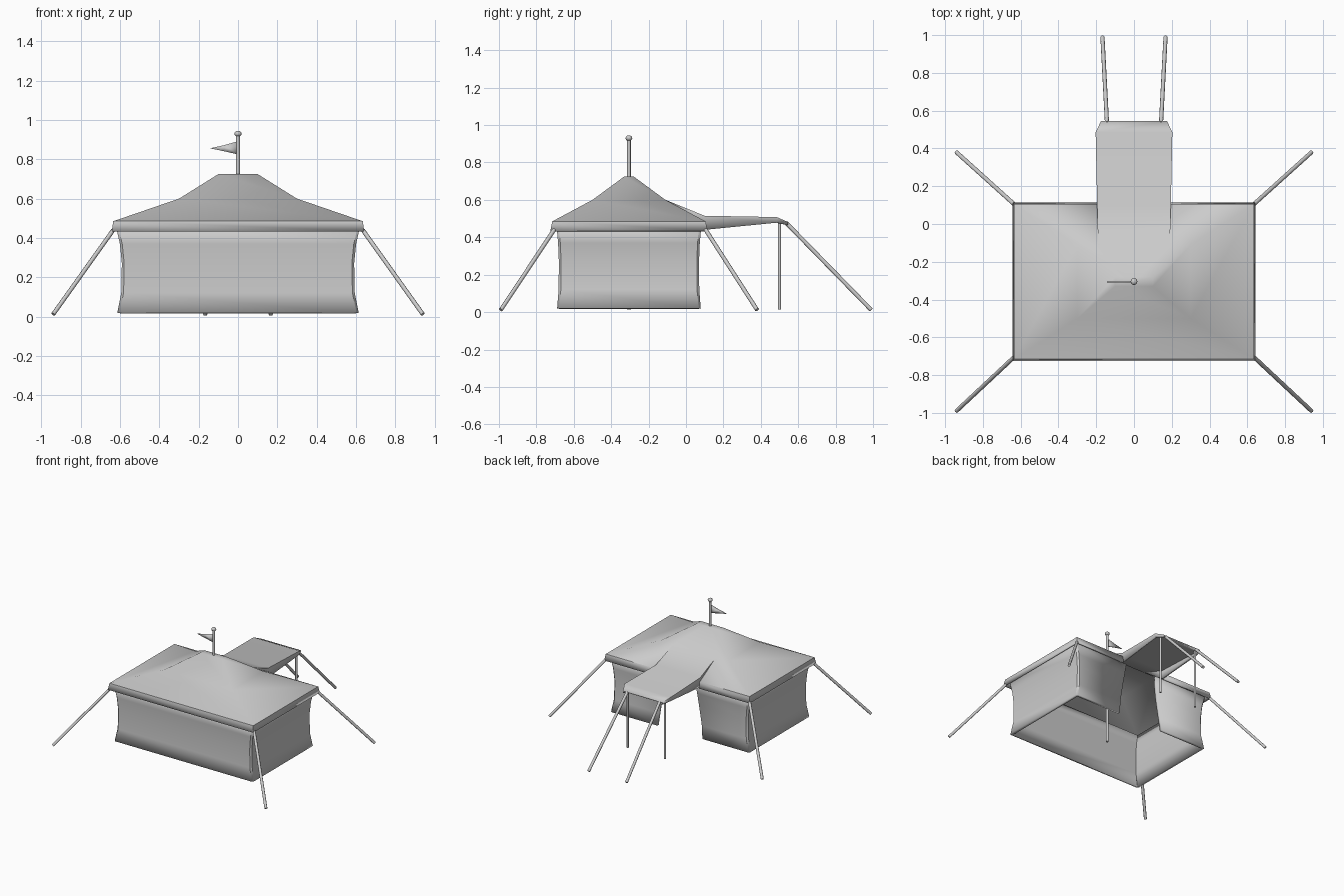
import bpy, bmesh, math
from mathutils import Vector

if "Cube" in bpy.data.objects:
    bpy.data.objects.remove(bpy.data.objects["Cube"])

CY = -0.305  # centre of the main tent in y


def make_object(name, verts, faces, thick=0.0, angle=40):
    bm = bmesh.new()
    vs = [bm.verts.new(v) for v in verts]
    for f in faces:
        bm.faces.new([vs[i] for i in f])
    bmesh.ops.remove_doubles(bm, verts=bm.verts, dist=0.0005)
    bmesh.ops.recalc_face_normals(bm, faces=bm.faces)
    me = bpy.data.meshes.new(name)
    bm.to_mesh(me)
    bm.free()
    ob = bpy.data.objects.new(name, me)
    bpy.context.collection.objects.link(ob)
    if thick:
        m = ob.modifiers.new("cloth", 'SOLIDIFY')
        m.thickness = thick
        m.offset = -1
    smooth(ob, angle)
    return ob


def smooth(ob, angle=40):
    bpy.ops.object.select_all(action='DESELECT')
    ob.select_set(True)
    bpy.context.view_layer.objects.active = ob
    bpy.ops.object.shade_smooth_by_angle(angle=math.radians(angle))


def grid_faces(rows, cols, start=0, closed=False, skip=()):
    faces = []
    for r in range(rows - 1):
        for c in range(cols if closed else cols - 1):
            if (r, c) in skip:
                continue
            d = (c + 1) % cols
            a, b = start + r * cols, start + (r + 1) * cols
            faces.append((a + c, a + d, b + d, b + c))
    return faces


def rod(name, a, b, r, sides=8):
    a, b = Vector(a), Vector(b)
    d = b - a
    bpy.ops.mesh.primitive_cylinder_add(vertices=sides, radius=r, depth=d.length,
                                        location=(a + b) / 2)
    ob = bpy.context.object
    ob.name = name
    ob.rotation_euler = d.to_track_quat('Z', 'Y').to_euler()
    smooth(ob, 50)
    return ob


# Roof: rings from peak to valance, left open where the awning joins
rings = [(0.10, 0.025, 0.725, 0.03), (0.30, 0.195, 0.60, 0.19),
         (0.635, 0.41, 0.485, 0.195), (0.642, 0.42, 0.435, 0.195)]
verts = []
for hx, hy, z, s in rings:
    verts += [(x, CY + y, z) for x, y in
              [(hx, -hy), (hx, hy), (s, hy), (-s, hy), (-hx, hy), (-hx, -hy)]]
faces = grid_faces(4, 6, closed=True, skip={(1, 2), (2, 2)})
faces.append(tuple(range(6)))

# Awning: cross-sections (half width, y, top z, skirt z)
n = len(verts)
sections = [(0.19, CY + 0.195, 0.60, 0.59), (0.195, 0.10, 0.515, 0.44),
            (0.203, 0.485, 0.508, 0.478), (0.175, 0.545, 0.482, 0.465)]
for w, y, zt, zs in sections:
    verts += [(-w, y, zs), (-w, y, zt), (w, y, zt), (w, y, zs)]
faces += grid_faces(4, 4, start=n)
make_object("roof_and_awning", verts, faces, thick=0.014)

# Walls: one bowed strip with a door gap at the back
verts = []
for z, bow, door in [(0.02, 0, 0.20), (0.12, 0.02, 0.19), (0.27, 0.023, 0.165),
                     (0.37, 0.013, 0.15), (0.45, -0.005, 0.14)]:
    hx, hy = 0.614 - bow, 0.384 - bow * 0.4
    c = 0.012
    half = [(door, hy), (hx - c, hy), (hx, hy - c), (hx, c - hy), (hx - c, -hy)]
    pts = half + [(-x, y) for x, y in reversed(half)]
    verts += [(x, CY + y, z) for x, y in pts]
make_object("tent_walls", verts, grid_faces(5, 10), thick=0.022)

# Guy ropes and awning poles, mirrored in x
for sx, side in ((-1, "left"), (1, "right")):
    rod("front_guy_rope_" + side, (sx * 0.635, -0.705, 0.44), (sx * 0.94, -0.99, 0.012), 0.011)
    rod("back_guy_rope_" + side, (sx * 0.635, 0.105, 0.44), (sx * 0.94, 0.38, 0.012), 0.011)
    rod("awning_rope_" + side, (sx * 0.143, 0.535, 0.478), (sx * 0.167, 0.99, 0.012), 0.011)
    rod("awning_pole_" + side, (sx * 0.165, 0.50, 0.015), (sx * 0.165, 0.50, 0.495), 0.008)

# Centre pole with ball finial
rod("centre_pole", (0, CY, 0.015), (0, CY, 0.925), 0.01, 10)
bpy.ops.mesh.primitive_uv_sphere_add(segments=12, ring_count=8, radius=0.018,
                                     location=(0, CY, 0.93))
finial = bpy.context.object
finial.name = "pole_finial"
finial.scale.z = 0.85
smooth(finial, 60)

# Pennant flag
make_object("flag", [(0, CY, 0.892), (0, CY, 0.825), (-0.07, CY, 0.841),
                     (-0.142, CY, 0.856), (-0.07, CY, 0.872)],
            [(0, 1, 2, 3, 4)], thick=0.006)
